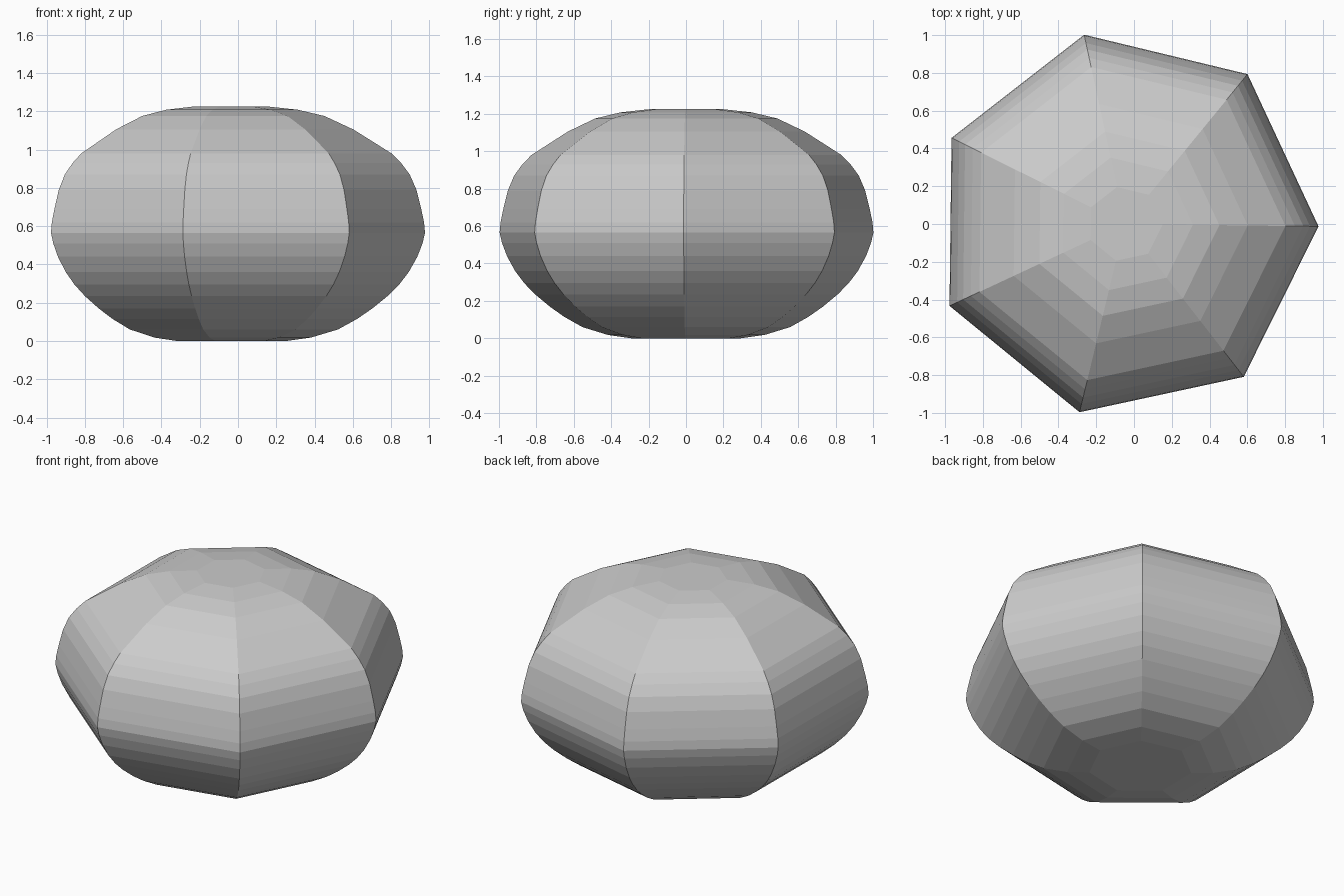
import bpy, bmesh
from math import cos, sin, radians, tau

if "Cube" in bpy.data.objects:
    bpy.data.objects.remove(bpy.data.objects["Cube"])

SIDES = 7
CENTRE_X = -0.048
TURN = radians(-0.7)

# Half profile of the stone: (radius to corner, height), bottom to top
PROFILE = [
    (0.30, 0.0), (0.43, 0.018), (0.57, 0.06), (0.67, 0.115), (0.75, 0.17),
    (0.83, 0.235), (0.89, 0.295), (0.94, 0.36), (0.985, 0.44), (1.012, 0.51),
    (1.025, 0.565), (1.02, 0.62), (1.005, 0.69), (0.98, 0.79), (0.945, 0.87),
    (0.90, 0.93), (0.85, 0.98), (0.65, 1.105), (0.50, 1.175), (0.36, 1.208),
    (0.20, 1.225),
]


def lathe(name, profile, sides):
    """Flat-faced solid made of stacked polygon rings."""
    bm = bmesh.new()
    rings = []
    for r, z in profile:
        rings.append([bm.verts.new((CENTRE_X + r * cos(TURN + tau * i / sides),
                                    r * sin(TURN + tau * i / sides), z))
                      for i in range(sides)])
    for low, high in zip(rings, rings[1:]):
        for i in range(sides):
            j = (i + 1) % sides
            bm.faces.new((low[i], low[j], high[j], high[i]))
    # Flat base and top
    bm.faces.new(rings[0][::-1])
    bm.faces.new(rings[-1])
    mesh = bpy.data.meshes.new(name)
    bm.to_mesh(mesh)
    bm.free()
    obj = bpy.data.objects.new(name, mesh)
    bpy.context.collection.objects.link(obj)
    return obj


# Seven-sided rounded stone
lathe("stone", PROFILE, SIDES)
